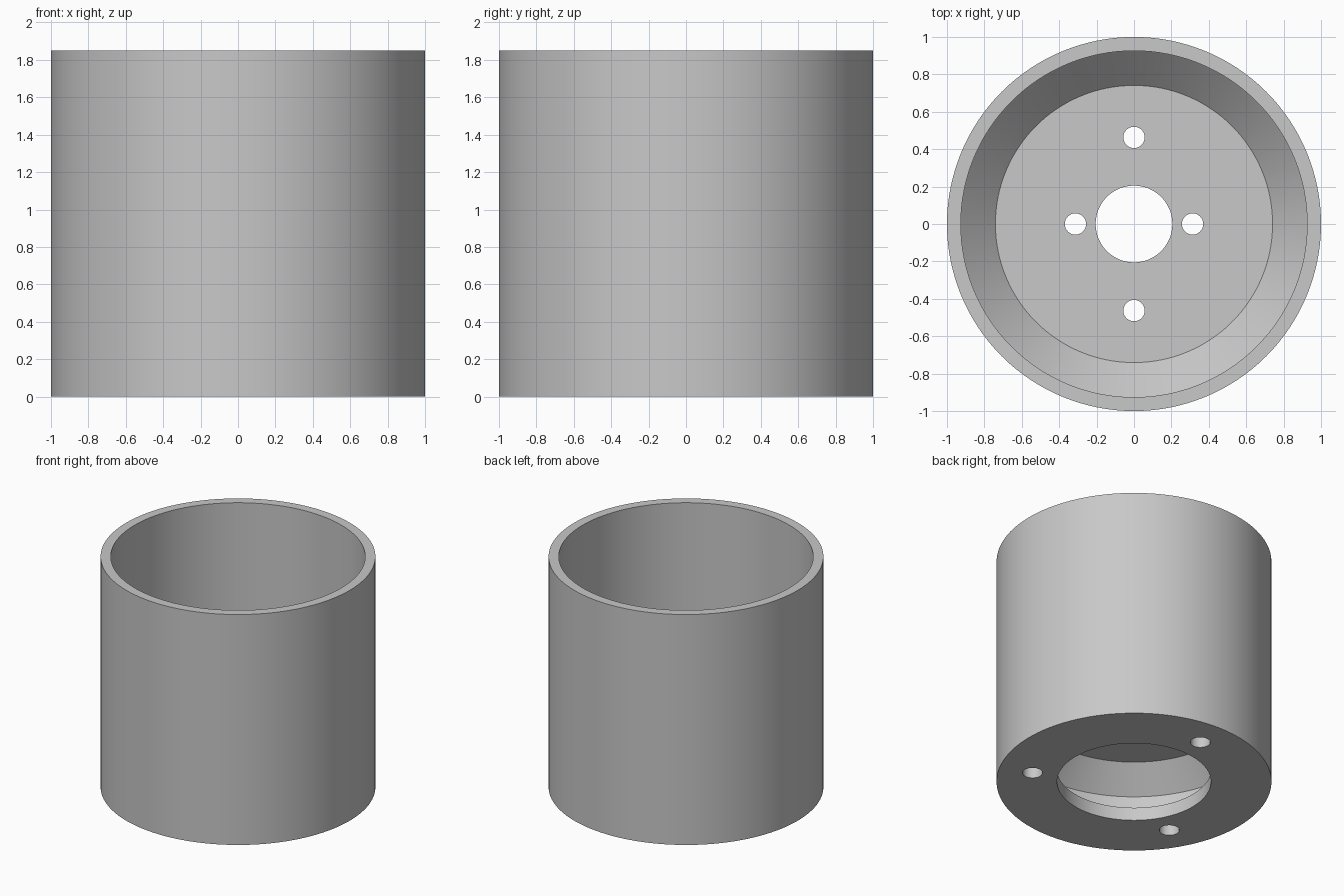
import bpy, bmesh, math
from mathutils import Matrix

if "Cube" in bpy.data.objects:
    bpy.data.objects.remove(bpy.data.objects["Cube"], do_unlink=True)

grey = bpy.data.materials.new("plain grey")
grey.use_nodes = True
colour = (0.58, 0.58, 0.58, 1)
grey.diffuse_color = colour
grey.node_tree.nodes["Principled BSDF"].inputs["Base Color"].default_value = colour

SIDES = 128
HEIGHT, OUTER, INNER = 1.85, 1.0, 0.926
LIP_R, LIP_T = 0.56, 0.105          # bottom flange opening and thickness
WEB_LOW, WEB_TOP = 0.593, 0.704     # inner mounting plate
WEB_R, BORE_R = 0.741, 0.205
SLOPE = INNER - WEB_R               # 45 degree shoulders above and below the plate


def add_object(name, bm):
    bmesh.ops.recalc_face_normals(bm, faces=bm.faces)
    mesh = bpy.data.meshes.new(name)
    bm.to_mesh(mesh)
    bm.free()
    mesh.materials.append(grey)
    obj = bpy.data.objects.new(name, mesh)
    bpy.context.collection.objects.link(obj)
    return obj


# Housing: closed wall section turned around the z axis
section = [
    (OUTER, 0), (OUTER, HEIGHT), (INNER, HEIGHT),
    (INNER, WEB_TOP + SLOPE), (WEB_R, WEB_TOP), (BORE_R, WEB_TOP),
    (BORE_R, WEB_LOW), (WEB_R, WEB_LOW), (INNER, WEB_LOW - SLOPE),
    (INNER, LIP_T), (LIP_R, LIP_T), (LIP_R, 0),
]
bm = bmesh.new()
rings = []
for i in range(SIDES):
    a = math.tau * i / SIDES
    rings.append([bm.verts.new((r * math.cos(a), r * math.sin(a), z)) for r, z in section])
for i in range(SIDES):
    here, after = rings[i], rings[(i + 1) % SIDES]
    for j in range(len(section)):
        k = (j + 1) % len(section)
        bm.faces.new((here[j], after[j], after[k], here[k]))
housing = add_object("housing", bm)

# Screw holes: (radius from axis, angle, height, depth)
holes = [(0.75, a, LIP_T / 2, LIP_T + 0.1) for a in (90, 210, 330)]
web_mid, web_cut = (WEB_LOW + WEB_TOP) / 2, WEB_TOP - WEB_LOW + 0.1
holes += [(0.313, a, web_mid, web_cut) for a in (0, 180)]
holes += [(0.463, a, web_mid, web_cut) for a in (90, 270)]
bm = bmesh.new()
for (dist, angle, z, depth), size in zip(holes, [0.073] * 3 + [0.057] * 4):
    a = math.radians(angle)
    place = Matrix.Translation((dist * math.cos(a), dist * math.sin(a), z))
    bmesh.ops.create_cone(bm, cap_ends=True, segments=32, radius1=size,
                          radius2=size, depth=depth, matrix=place)
cutter = add_object("hole_cutter", bm)
cutter.hide_render = True

cut = housing.modifiers.new("screw holes", 'BOOLEAN')
cut.operation = 'DIFFERENCE'
cut.solver = 'EXACT'
cut.object = cutter

# Apply the holes, drop the cutter and shade smoothly with sharp edges kept
bpy.ops.object.select_all(action='DESELECT')
housing.select_set(True)
bpy.context.view_layer.objects.active = housing
bpy.ops.object.modifier_apply(modifier=cut.name)
bpy.data.objects.remove(cutter, do_unlink=True)
bpy.ops.object.shade_smooth_by_angle(angle=math.radians(30))
